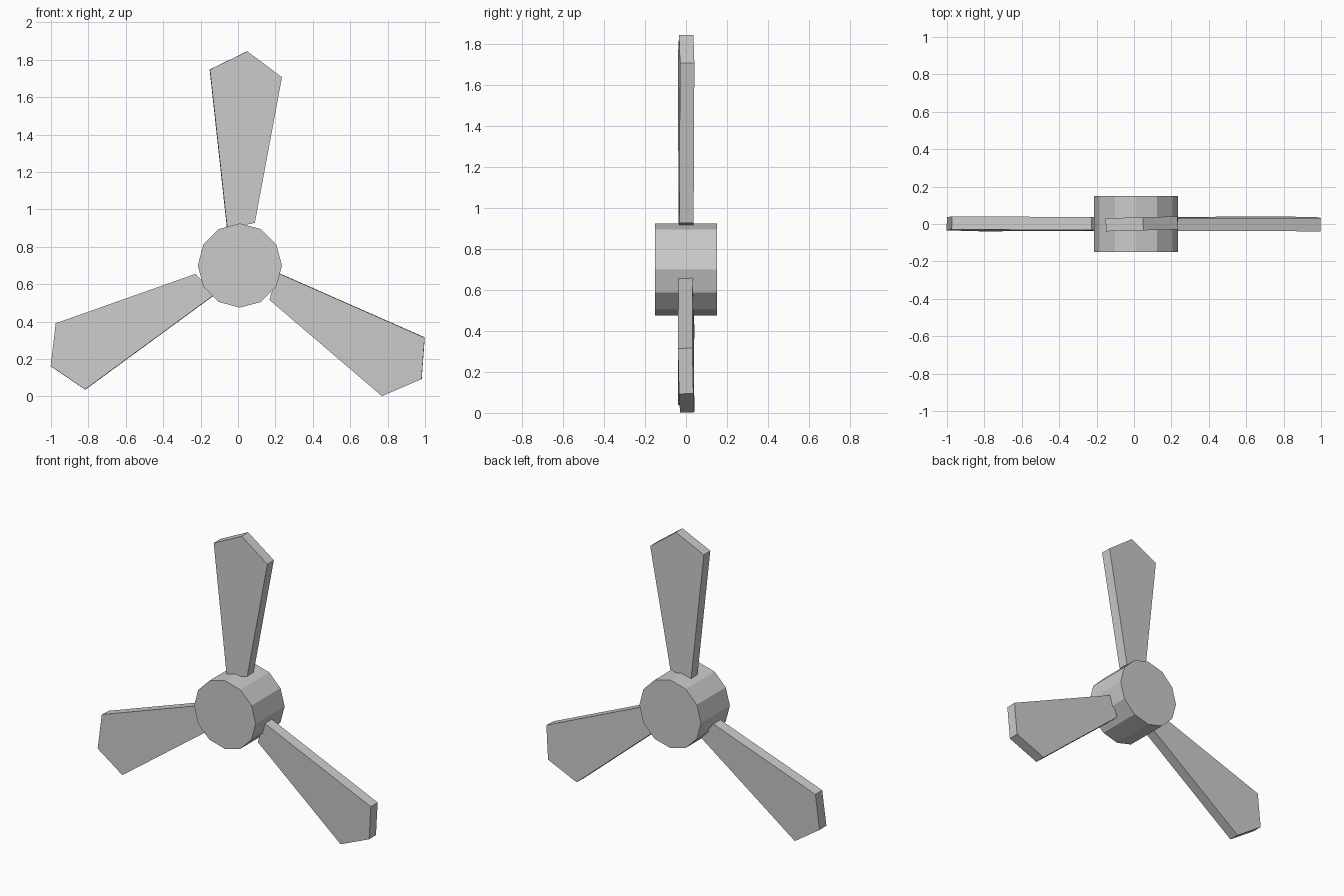
import bpy, bmesh
from math import radians
from mathutils import Matrix, Vector

cube = bpy.data.objects.get("Cube")
if cube:
    bpy.data.objects.remove(cube, do_unlink=True)

grey = bpy.data.materials.new("plain_grey")
grey.use_nodes = True
grey.diffuse_color = (0.6, 0.6, 0.6, 1)
grey.node_tree.nodes["Principled BSDF"].inputs["Base Color"].default_value = grey.diffuse_color

CENTRE = Vector((0.01, 0, 0.70))


def add_object(name, bm):
    bmesh.ops.recalc_face_normals(bm, faces=bm.faces)
    mesh = bpy.data.meshes.new(name)
    bm.to_mesh(mesh)
    bm.free()
    mesh.materials.append(grey)
    obj = bpy.data.objects.new(name, mesh)
    bpy.context.collection.objects.link(obj)
    obj.location = CENTRE
    return obj


# Twelve-sided hub lying along y, with a corner at the top
bm = bmesh.new()
bmesh.ops.create_cone(bm, cap_ends=True, segments=12, radius1=0.225, radius2=0.225,
                      depth=0.302, matrix=Matrix.Rotation(radians(90), 4, "X"))
add_object("hub", bm)

# Blade outline (x, z) measured from the hub centre, pointing up
OUTLINE = [(-0.067, 0.195), (0.08, 0.228), (0.225, 1.007), (0.04, 1.145), (-0.16, 1.048)]
PITCH = 0.026
HALF_THICKNESS = 0.035


def add_blade(name, angle):
    bm = bmesh.new()
    front = bm.faces.new([bm.verts.new((x, PITCH * x - HALF_THICKNESS, z)) for x, z in OUTLINE])
    result = bmesh.ops.extrude_face_region(bm, geom=[front], use_keep_orig=True)
    back = [v for v in result["geom"] if isinstance(v, bmesh.types.BMVert)]
    bmesh.ops.translate(bm, verts=back, vec=(-PITCH * 2 * HALF_THICKNESS, 2 * HALF_THICKNESS, 0))
    add_object(name, bm).rotation_euler.y = radians(angle)


# Three blades spaced evenly around the hub
for name, angle in (("top_blade", 0), ("left_blade", 120), ("right_blade", 240)):
    add_blade(name, angle)
